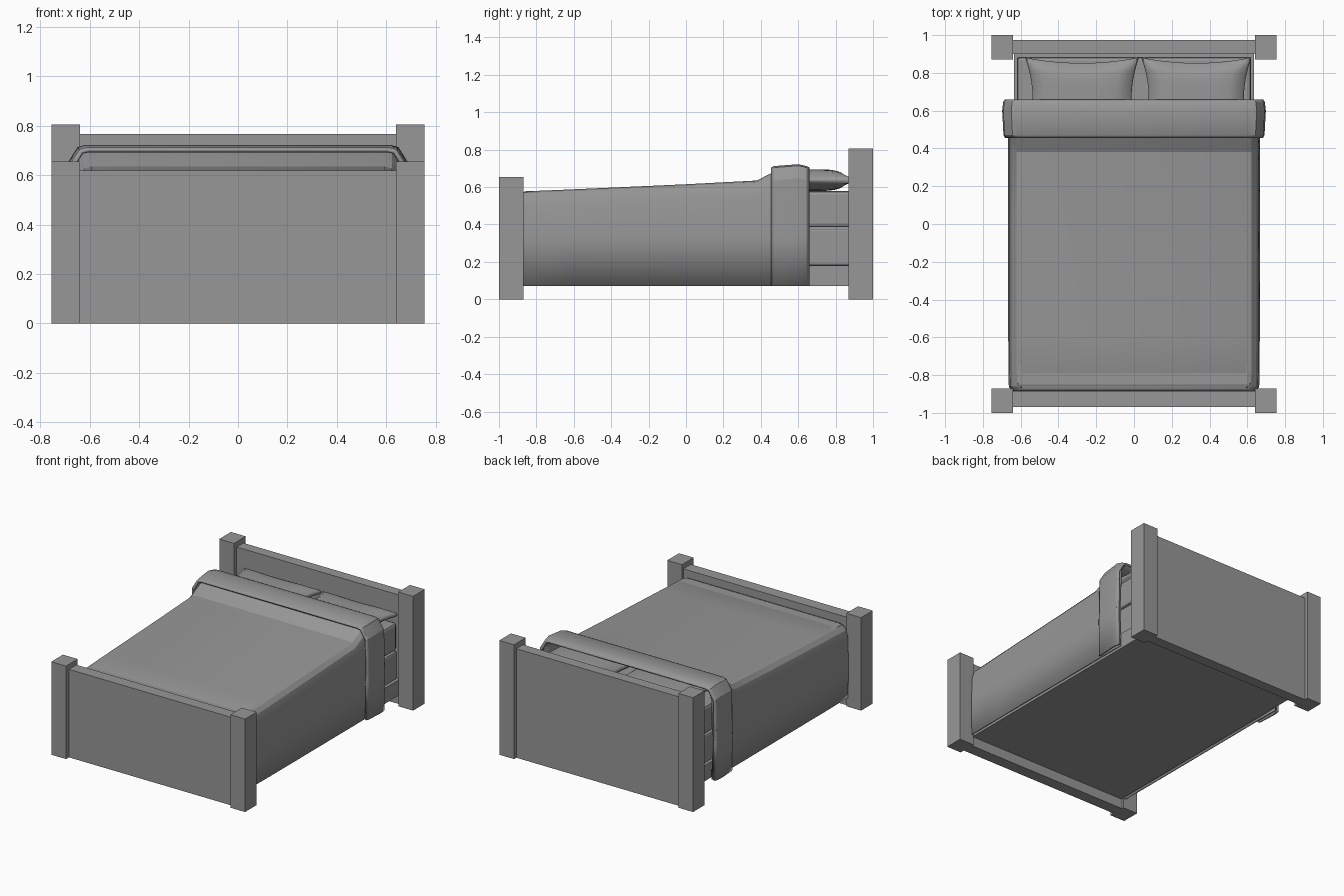
import bpy, bmesh

if "Cube" in bpy.data.objects:
    bpy.data.objects.remove(bpy.data.objects["Cube"])

grey = bpy.data.materials.new("dark_grey")
grey.diffuse_color = (0.31, 0.31, 0.31, 1)
grey.use_nodes = True
grey.node_tree.nodes["Principled BSDF"].inputs["Base Color"].default_value = grey.diffuse_color


def make(name, bm, smooth=None):
    me = bpy.data.meshes.new(name)
    bm.to_mesh(me)
    bm.free()
    me.materials.append(grey)
    ob = bpy.data.objects.new(name, me)
    bpy.context.collection.objects.link(ob)
    if smooth:
        bpy.ops.object.select_all(action='DESELECT')
        ob.select_set(True)
        bpy.context.view_layer.objects.active = ob
        bpy.ops.object.shade_smooth_by_angle(angle=smooth)
    return ob


def box(name, x0, x1, y0, y1, z0, z1, bevel=0):
    bm = bmesh.new()
    bmesh.ops.create_cube(bm, size=1)
    for v in bm.verts:
        v.co = ((x0 + x1) / 2 + v.co.x * (x1 - x0),
                (y0 + y1) / 2 + v.co.y * (y1 - y0),
                (z0 + z1) / 2 + v.co.z * (z1 - z0))
    ob = make(name, bm)
    if bevel:
        mod = ob.modifiers.new("bevel", 'BEVEL')
        mod.width, mod.segments = bevel, 2
    return ob


def drape(name, stations, shoulder, thickness, cap):
    """Cloth lofted along y; stations are (y, half width, top z)."""
    bm = bmesh.new()
    rings = []
    for y, w, z in stations:
        half = [(w, 0.07), (w + 0.003, 0.33)] + [(w - a, z - b) for a, b in shoulder]
        pts = half + [(-x, h) for x, h in reversed(half)]
        rings.append([bm.verts.new((x, y, h)) for x, h in pts])
    for a, b in zip(rings, rings[1:]):
        for j in range(len(a) - 1):
            bm.faces.new((a[j], b[j], b[j + 1], a[j + 1]))
    if cap:
        bm.faces.new(rings[0])
    ob = make(name, bm, 0.4)
    mod = ob.modifiers.new("thickness", 'SOLIDIFY')
    mod.thickness, mod.offset = thickness, -1
    return ob


def pillow(name, cx, cy, cz, hx, hy, hz, n=14):
    """Cushion with pinched corners and concave edges."""
    bm = bmesh.new()
    bmesh.ops.create_cube(bm, size=2)
    bmesh.ops.subdivide_edges(bm, edges=bm.edges[:], cuts=n, use_grid_fill=True)
    for v in bm.verts:
        u, w, t = v.co
        puff = ((1 - u ** 4) * (1 - w ** 4)) ** 0.5
        bulge = 0.012 * (1 - t * t)
        v.co = (cx + u * (hx + bulge - 0.04 * (1 - w * w)),
                cy + w * (hy + bulge - 0.03 * (1 - u * u)),
                cz + t * hz * (0.3 + 0.7 * puff))
    return make(name, bm, 0.9)


# Corner posts
for side, s in (("left", -1), ("right", 1)):
    x0, x1 = sorted((s * 0.64, s * 0.755))
    box("head_post_" + side, x0, x1, 0.87, 1.0, 0, 0.805)
    box("foot_post_" + side, x0, x1, -1.0, -0.87, 0, 0.655)

# Boards
box("headboard", -0.64, 0.64, 0.90, 0.975, 0, 0.768)
box("footboard", -0.64, 0.64, -0.968, -0.885, 0, 0.62)

# Frame, base and mattress
box("bed_frame", -0.635, 0.635, -0.885, 0.90, 0.07, 0.18)
box("bed_base", -0.62, 0.62, -0.87, 0.885, 0.18, 0.378, 0.012)
box("mattress", -0.62, 0.62, -0.87, 0.885, 0.384, 0.58, 0.02)

# Blanket and its folded-over band
drape("blanket",
      [(-0.885, 0.637, 0.56), (-0.878, 0.65, 0.57), (-0.86, 0.66, 0.577),
       (-0.6, 0.663, 0.588), (0, 0.663, 0.615), (0.38, 0.663, 0.635),
       (0.45, 0.663, 0.672), (0.51, 0.663, 0.702), (0.65, 0.663, 0.704)],
      [(0.003, 0.08), (0.015, 0.035), (0.04, 0.008), (0.07, 0)], 0.008, True)
drape("blanket_fold",
      [(0.455, 0.680, 0.705), (0.47, 0.688, 0.712), (0.60, 0.695, 0.722),
       (0.645, 0.690, 0.712), (0.66, 0.680, 0.704)],
      [(0.003, 0.075), (0.045, 0.008), (0.075, 0)], 0.014, False)

# Pillows
pillow("pillow_left", -0.275, 0.665, 0.637, 0.29, 0.205, 0.058)
pillow("pillow_right", 0.33, 0.665, 0.637, 0.28, 0.205, 0.058)
